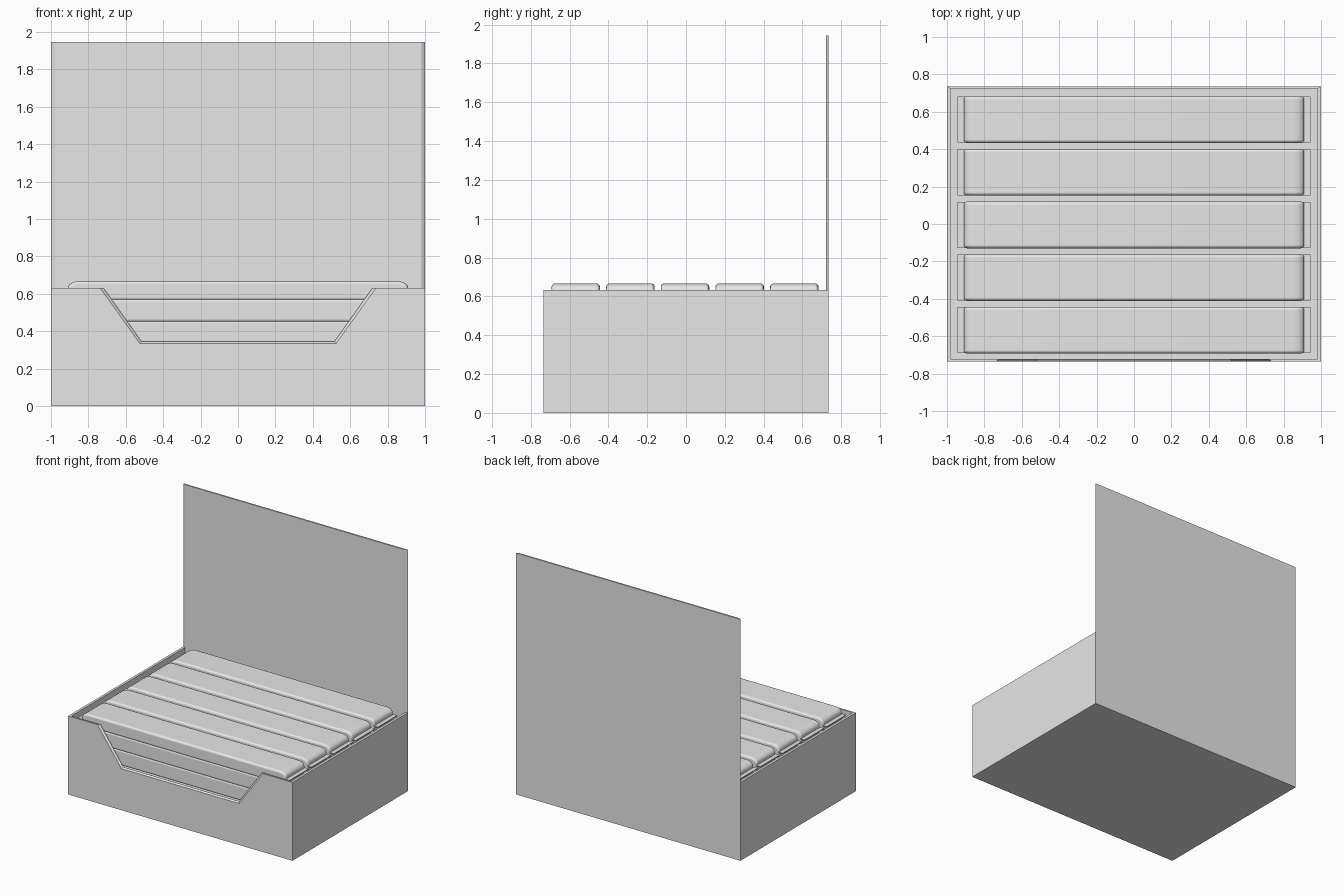
import bpy, bmesh, math

cube = bpy.data.objects.get("Cube")
if cube:
    bpy.data.objects.remove(cube, do_unlink=True)

grey = bpy.data.materials.new("plain_grey")
grey.use_nodes = True
grey.diffuse_color = (0.8, 0.8, 0.8, 1)
grey.node_tree.nodes["Principled BSDF"].inputs["Base Color"].default_value = (0.8, 0.8, 0.8, 1)

RIM, PANEL_TOP = 0.632, 1.945


def finish(bm, name):
    bmesh.ops.recalc_face_normals(bm, faces=bm.faces)
    mesh = bpy.data.meshes.new(name)
    bm.to_mesh(mesh)
    bm.free()
    mesh.materials.append(grey)
    return mesh


def place(mesh, name, location=(0, 0, 0)):
    obj = bpy.data.objects.new(name, mesh)
    obj.location = location
    bpy.context.collection.objects.link(obj)
    return obj


# Open display box: outer and inner skins joined along the rim
def skin(bm, x, y, floor, notch_top, notch_base, notch_z):
    def v(*co):
        return bm.verts.new(co)
    fl, fr, br, bl = [v(sx * x, sy * y, floor)
                      for sx, sy in ((-1, -1), (1, -1), (1, 1), (-1, 1))]
    rim = [v(-x, -y, RIM), v(-notch_top, -y, RIM), v(-notch_base, -y, notch_z),
           v(notch_base, -y, notch_z), v(notch_top, -y, RIM), v(x, -y, RIM),
           v(x, y, RIM), v(x, y, PANEL_TOP), v(-x, y, PANEL_TOP), v(-x, y, RIM)]
    bm.faces.new((fl, fr, br, bl))
    bm.faces.new([fr, fl] + rim[:6])
    bm.faces.new((fr, br, rim[6], rim[5]))
    bm.faces.new([br, bl, rim[9], rim[8], rim[7], rim[6]])
    bm.faces.new((bl, fl, rim[0], rim[9]))
    return rim


bm = bmesh.new()
outer = skin(bm, 1.0, 0.735, 0.0, 0.738, 0.525, 0.335)
inner = skin(bm, 0.98, 0.722, 0.013, 0.72, 0.516, 0.345)
for i in range(len(outer)):
    j = (i + 1) % len(outer)
    bm.faces.new((outer[i], outer[j], inner[j], inner[i]))
place(finish(bm, "display_box"), "display_box")


# Rounded bar: end profile swept across its width, origin at its top
def bar_mesh(height, width=0.25, half=0.91, rx=0.06, rz=0.036, steps=5):
    arc = [(half - rx + rx * math.cos(a), -rz + rz * math.sin(a))
           for a in (math.pi / 2 * k / steps for k in range(steps + 1))]
    profile = [(half, -height)] + arc
    profile += [(-x, z) for x, z in reversed(profile)]
    bm = bmesh.new()
    face = bm.faces.new([bm.verts.new((x, -width / 2, z)) for x, z in profile])
    new = bmesh.ops.extrude_face_region(bm, geom=[face])["geom"]
    bmesh.ops.translate(bm, vec=(0, width, 0),
                        verts=[g for g in new if isinstance(g, bmesh.types.BMVert)])
    mesh = finish(bm, "bar")
    mesh.shade_smooth()
    return mesh


# Flat seal that sticks out at both ends of a bar
bm = bmesh.new()
bmesh.ops.create_cube(bm, size=1)
bmesh.ops.scale(bm, vec=(1.886, 0.246, 0.008), verts=bm.verts)
seal = finish(bm, "bar_end_seal")

# Stacked layers of five bars
top_bar, lower_bar = bar_mesh(0.103), bar_mesh(0.126)
for layer in range(5):
    z = 0.667 if layer == 0 else 0.574 - 0.116 * (layer - 1)
    for row in range(5):
        y = -0.568 + 0.2815 * row
        bar = place(lower_bar if layer else top_bar, "bar", (0, y, z))
        bevel = bar.modifiers.new("soft_edges", "BEVEL")
        bevel.width = 0.018
        bevel.segments = 3
        bevel.limit_method = "ANGLE"
        bevel.angle_limit = math.radians(40)
        bevel.harden_normals = True
        place(seal, "bar_end_seal", (0, y, z - 0.055))
